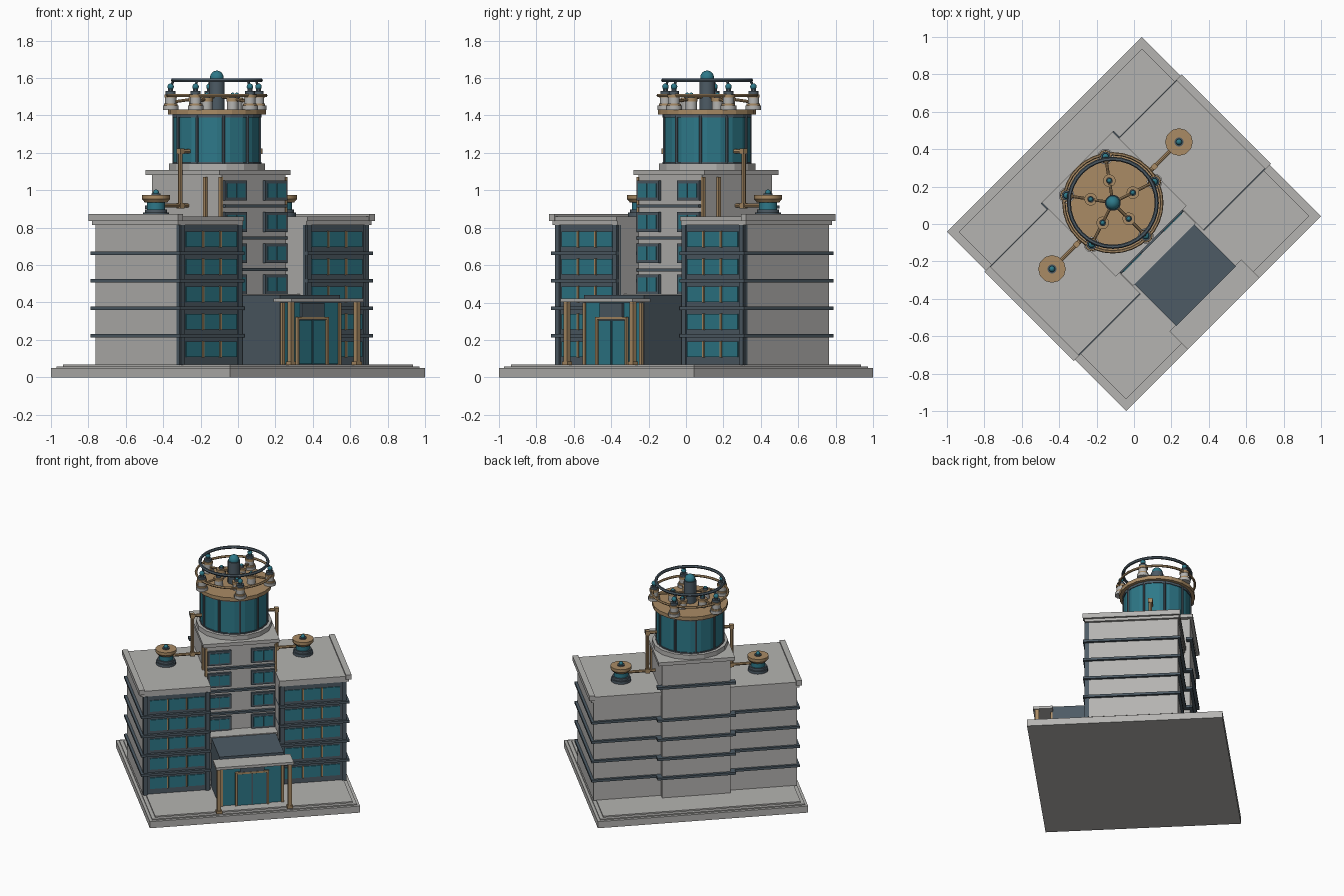
import bpy, bmesh, math
from mathutils import Matrix, Vector

if "Cube" in bpy.data.objects:
    bpy.data.objects.remove(bpy.data.objects["Cube"])

COLOURS = {
    "concrete": (0.46, 0.455, 0.44),
    "slate": (0.075, 0.105, 0.13),
    "teal": (0.027, 0.19, 0.25),
    "bronze": (0.40, 0.26, 0.13),
}
MATS = {}
for key, rgb in COLOURS.items():
    MATS[key] = bpy.data.materials.new(key)
    MATS[key].diffuse_color = (*rgb, 1)
TURN = Matrix.Rotation(math.radians(45), 4, 'Z')   # the plan stands diagonally


class Part:
    """One object of one colour, gathered from simple solids."""

    def __init__(self, name, mat):
        self.name, self.mat, self.bm = name, mat, bmesh.new()

    def box(self, x0, x1, y0, y1, z0, z1):
        m = Matrix.Translation(((x0 + x1) / 2, (y0 + y1) / 2, (z0 + z1) / 2))
        m = m @ Matrix.Diagonal((abs(x1 - x0), abs(y1 - y0), abs(z1 - z0), 1))
        bmesh.ops.create_cube(self.bm, size=1, matrix=m)
        return self

    def cyl(self, x, y, z0, z1, r, r2=None, n=16):
        m = Matrix.Translation((x, y, (z0 + z1) / 2)) @ Matrix.Rotation(math.pi / n, 4, 'Z')
        bmesh.ops.create_cone(self.bm, cap_ends=True, segments=n, radius1=r,
                              radius2=r if r2 is None else r2, depth=z1 - z0, matrix=m)
        return self

    def ball(self, x, y, z, r):
        bmesh.ops.create_uvsphere(self.bm, u_segments=12, v_segments=8, radius=r,
                                  matrix=Matrix.Translation((x, y, z)))
        return self

    def rod(self, a, b, r, n=8):
        a, b = Vector(a), Vector(b)
        m = Matrix.Translation((a + b) / 2) @ (b - a).to_track_quat('Z', 'Y').to_matrix().to_4x4()
        bmesh.ops.create_cone(self.bm, cap_ends=True, segments=n, radius1=r, radius2=r,
                              depth=(b - a).length, matrix=m)
        return self

    def ring(self, y, z, r, t, n=32, k=6):
        rows = []
        for i in range(n):
            a = 2 * math.pi * i / n
            rows.append([self.bm.verts.new(((r + t * math.cos(b)) * math.cos(a),
                                            y + (r + t * math.cos(b)) * math.sin(a),
                                            z + t * math.sin(b)))
                         for b in (2 * math.pi * j / k for j in range(k))])
        for i in range(n):
            p, q = rows[i], rows[(i + 1) % n]
            for j in range(k):
                self.bm.faces.new((p[j], q[j], q[(j + 1) % k], p[(j + 1) % k]))
        return self

    def done(self, smooth=False):
        me = bpy.data.meshes.new(self.name)
        self.bm.to_mesh(me)
        self.bm.free()
        me.transform(TURN)
        me.materials.append(MATS[self.mat])
        ob = bpy.data.objects.new(self.name, me)
        bpy.context.collection.objects.link(ob)
        if smooth:
            bpy.ops.object.select_all(action='DESELECT')
            bpy.context.view_layer.objects.active = ob
            ob.select_set(True)
            bpy.ops.object.shade_smooth_by_angle(angle=math.radians(40))
        return ob


def sbox(part, s, x0, x1, *rest):
    """Box mirrored to side s."""
    part.box(min(s * x0, s * x1), max(s * x0, s * x1), *rest)


# stepped base
base = Part("base", "concrete")
for inset, z0, z1 in ((0, 0, 0.05), (0.02, 0.05, 0.058), (0.045, 0.058, 0.068)):
    base.box(-0.737 + inset, 0.737 - inset, -0.677 + inset, 0.677 - inset, z0, z1)
base.done()

# side wings with roofs, ledges and window fronts
walls, roofs = Part("wing_walls", "concrete"), Part("wing_roofs", "concrete")
ledges, fronts = Part("wing_ledges", "slate"), Part("wing_window_frames", "slate")
panes, bars = Part("wing_windows", "teal"), Part("wing_mullions", "bronze")
for s in (-1, 1):
    sbox(walls, s, 0.24, 0.712, -0.262, 0.367, 0.065, 0.82)
    sbox(roofs, s, 0.24, 0.73, -0.278, 0.375, 0.815, 0.835)
    sbox(roofs, s, 0.24, 0.745, -0.284, 0.381, 0.835, 0.86)
    sbox(roofs, s, 0.705, 0.745, -0.29, 0.385, 0.835, 0.872)
    sbox(fronts, s, 0.24, 0.714, -0.27, -0.25, 0.065, 0.815)
    for x in (0.245, 0.68):
        sbox(fronts, s, x, x + 0.03, -0.28, -0.26, 0.065, 0.815)
    for i in range(5):
        z = 0.15 + 0.147 * i
        if i < 4:
            sbox(ledges, s, 0.24, 0.73, -0.29, 0.385, z + 0.063, z + 0.081)
        for k in range(3):
            x = 0.282 + 0.133 * k
            sbox(panes, s, x, x + 0.118, -0.276, -0.265, z - 0.042, z + 0.042)
        for x in (0.4075, 0.5405):
            sbox(bars, s, x - 0.005, x + 0.005, -0.281, -0.265, z - 0.045, z + 0.045)
for p in (walls, roofs, ledges, fronts, panes, bars):
    p.done()

# central tower
Part("tower", "concrete").box(-0.24, 0.24, -0.12, 0.41, 0.065, 1.085).done()
Part("tower_roof", "concrete").box(-0.268, 0.268, -0.13, 0.43, 1.082, 1.108).done()
ledges = Part("tower_ledges", "slate")
for z in (0.222, 0.369, 0.516, 0.663, 0.91):
    ledges.box(-0.275, 0.275, 0.385, 0.43, z - 0.009, z + 0.009)
for z in (0.575, 0.745, 0.915):
    ledges.box(-0.235, 0.235, -0.14, -0.11, z - 0.008, z + 0.008)
ledges.done()
frames, panes = Part("tower_window_frames", "slate"), Part("tower_windows", "teal")
for s in (-1, 1):
    for z in (0.497, 0.663, 0.83, 0.998):
        sbox(frames, s, 0.07, 0.236, -0.137, -0.115, z - 0.053, z + 0.053)
        for x in (0.086, 0.156):
            sbox(panes, s, x, x + 0.064, -0.142, -0.13, z - 0.037, z + 0.037)
frames.done()
panes.done()
strips = Part("tower_corner_strips", "bronze")
for s in (-1, 1):
    for y in (-0.115, 0.0):
        sbox(strips, s, 0.236, 0.252, y - 0.008, y + 0.012, 0.84, 1.07)
strips.done()

# entrance hall, canopy and doors
Part("entrance_hall", "slate").box(-0.226, 0.226, -0.545, -0.2, 0.065, 0.44).done()
Part("entrance_back_ledge", "concrete").box(-0.238, 0.238, -0.23, -0.115, 0.40, 0.446).done()
Part("canopy", "concrete").box(-0.272, 0.272, -0.677, -0.54, 0.402, 0.422).done()
Part("entrance_glazing", "teal").box(-0.216, 0.216, -0.552, -0.54, 0.07, 0.40).done()
Part("door_surround", "slate").box(-0.118, 0.118, -0.558, -0.54, 0.068, 0.322).done()
doors, trim = Part("doors", "teal"), Part("door_trim", "bronze")
columns = Part("canopy_columns", "bronze")
for s in (-1, 1):
    sbox(doors, s, 0.006, 0.098, -0.564, -0.55, 0.07, 0.305)
    sbox(trim, s, 0.104, 0.118, -0.57, -0.545, 0.068, 0.322)
    sbox(trim, s, 0.205, 0.222, -0.56, -0.54, 0.068, 0.40)
    sbox(columns, s, 0.235, 0.262, -0.663, -0.637, 0.065, 0.402)
    sbox(columns, s, 0.228, 0.268, -0.668, -0.632, 0.065, 0.085)
trim.box(-0.118, 0.118, -0.57, -0.545, 0.308, 0.322)
for p in (doors, trim, columns):
    p.done()
Part("door_panel", "slate").box(-0.085, 0.085, -0.568, -0.545, 0.322, 0.396).done()

# tank on the tower
CY = 0.16
Part("tank_plinth", "concrete").cyl(0, CY, 1.105, 1.142, 0.262, n=16).done()
Part("tank", "teal").cyl(0, CY, 1.14, 1.392, 0.232, n=20).done()
ribs = Part("tank_ribs", "slate").cyl(0, CY, 1.388, 1.41, 0.238, n=20).cyl(0, CY, 1.14, 1.15, 0.238, n=20)
for i in range(10):
    a = math.radians(18 + 36 * i)
    x, y = 0.232 * math.cos(a), CY + 0.232 * math.sin(a)
    ribs.rod((x, y, 1.14), (x, y, 1.40), 0.008, 6)
ribs.done()
Part("tank_cap", "bronze").cyl(0, CY, 1.405, 1.432, 0.262, n=20).done()

# crown of posts, rails and knobs
feet, posts = Part("crown_feet", "concrete"), Part("crown_posts", "slate")
collars, knobs = Part("crown_collars", "bronze"), Part("crown_knobs", "teal")
for i in range(5):
    a = math.radians(54 + 72 * i)
    c, s = math.cos(a), math.sin(a)
    x, y = 0.25 * c, CY + 0.25 * s
    feet.cyl(x, y, 1.43, 1.452, 0.042, n=12).cyl(x, y, 1.462, 1.495, 0.03, n=12)
    collars.cyl(x, y, 1.45, 1.464, 0.036, n=12).cyl(x, y, 1.495, 1.512, 0.034, n=12)
    posts.cyl(x, y, 1.51, 1.53, 0.027, n=12).cyl(x, y, 1.53, 1.56, 0.014, n=8)
    posts.rod((x, y, 1.55), (0.235 * c, CY + 0.235 * s, 1.588), 0.007)
    knobs.ball(x, y, 1.553, 0.018)
    collars.rod((0.04 * c, CY + 0.04 * s, 1.50), (x, y, 1.47), 0.008)
    x, y = 0.12 * c, CY + 0.12 * s
    feet.cyl(x, y, 1.43, 1.475, 0.03, n=12)
    collars.cyl(x, y, 1.475, 1.495, 0.034, n=12)
    posts.cyl(x, y, 1.495, 1.51, 0.018, n=10)
    knobs.ball(x, y, 1.51, 0.012)
collars.ring(CY, 1.507, 0.262, 0.009)
posts.ring(CY, 1.588, 0.235, 0.011)
posts.cyl(0, CY, 1.43, 1.595, 0.043, n=16)
knobs.ball(0, CY, 1.602, 0.038)
for p in (feet, posts, collars, knobs):
    p.done(smooth=True)

# small roof tanks joined to the main tank by pipes
rims, bodies = Part("roof_tank_rims", "slate"), Part("roof_tanks", "teal")
lids, pipes = Part("roof_tank_lids", "bronze"), Part("pipes", "bronze")
for s in (-1, 1):
    x, y = 0.48 * s, 0.14
    rims.cyl(x, y, 0.858, 0.88, 0.07, n=16).cyl(x, y, 0.88, 0.898, 0.06, n=16)
    rims.cyl(x, y, 0.972, 0.982, 0.025, n=12)
    bodies.cyl(x, y, 0.895, 0.94, 0.05, n=16).ball(x, y, 0.988, 0.016)
    lids.cyl(x, y, 0.935, 0.952, 0.06, 0.074, n=12).cyl(x, y, 0.952, 0.974, 0.074, n=12)
    pipes.rod((x, y, 0.918), (0.23 * s, y, 0.918), 0.011)
    pipes.rod((0.295 * s, y, 0.91), (0.295 * s, y, 1.215), 0.012)
    pipes.rod((0.305 * s, y, 1.208), (0.21 * s, y, 1.208), 0.012)
    sbox(pipes, s, 0.28, 0.31, y - 0.015, y + 0.015, 0.903, 0.933)
    sbox(pipes, s, 0.28, 0.31, y - 0.015, y + 0.015, 1.193, 1.223)
for p in (rims, bodies, lids, pipes):
    p.done(smooth=True)

for m in bpy.data.materials:
    if m.users and not m.is_grease_pencil:
        m.use_nodes = True
        m.node_tree.nodes["Principled BSDF"].inputs["Base Color"].default_value = m.diffuse_color
